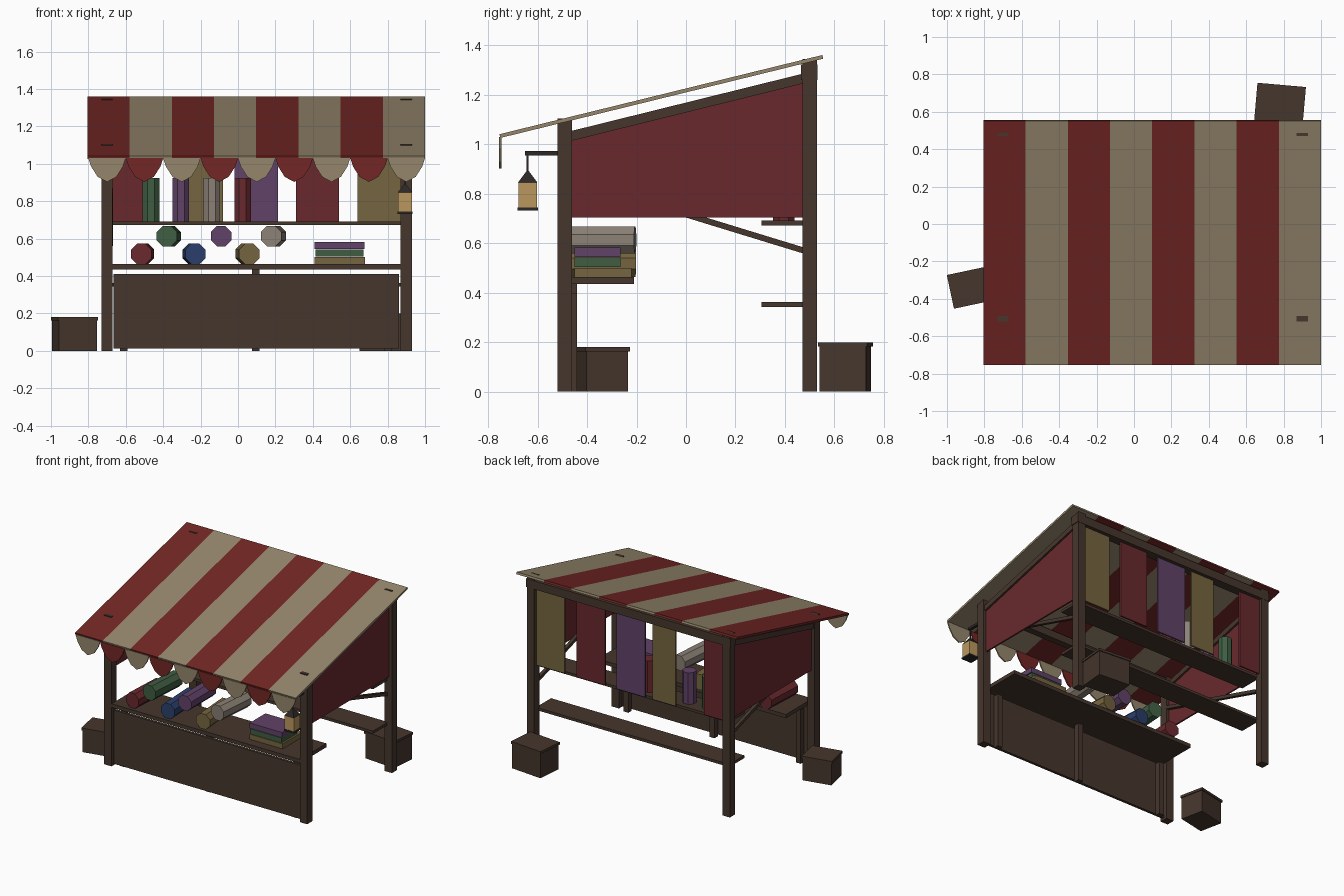
import bpy, bmesh, math
from mathutils import Matrix, Vector

if "Cube" in bpy.data.objects:
    bpy.data.objects.remove(bpy.data.objects["Cube"])


def mat(name, r, g, b):
    m = bpy.data.materials.new(name)
    m.diffuse_color = (r, g, b, 1)
    m.use_nodes = True
    m.node_tree.nodes["Principled BSDF"].inputs["Base Color"].default_value = m.diffuse_color
    return m


WOOD = mat("wood", .06, .037, .026)
DARK = mat("dark_iron", .025, .02, .02)
RED = mat("red_canvas", .17, .02, .018)
BEIGE = mat("beige_canvas", .30, .24, .15)
MAROON = mat("maroon_cloth", .14, .022, .027)
GREEN = mat("green_cloth", .05, .11, .055)
BLUE = mat("blue_cloth", .025, .05, .15)
PURPLE = mat("purple_cloth", .12, .055, .14)
YELLOW = mat("yellow_cloth", .18, .13, .05)
GREY = mat("grey_cloth", .26, .22, .18)
GLOW = mat("lantern_glow", .50, .31, .11)


def finish(name, bm, material):
    bmesh.ops.recalc_face_normals(bm, faces=bm.faces)
    me = bpy.data.meshes.new(name)
    bm.to_mesh(me)
    bm.free()
    me.materials.append(material)
    ob = bpy.data.objects.new(name, me)
    bpy.context.collection.objects.link(ob)
    return ob


def box(name, x, y, z, material, pivot=None, turn=0):
    """Box from (min, max) ranges, optionally turned about z at a pivot."""
    bm = bmesh.new()
    bmesh.ops.create_cube(bm, size=1)
    for v in bm.verts:
        v.co = [a + (b - a) * (c + .5) for (a, b), c in zip((x, y, z), v.co)]
    if pivot:
        bmesh.ops.rotate(bm, verts=bm.verts, cent=(*pivot, 0),
                         matrix=Matrix.Rotation(math.radians(turn), 3, 'Z'))
    return finish(name, bm, material)


def prism(name, outline, axis, lo, hi, material):
    """Extrude a 2D outline along x (outline is y,z) or y (outline is x,z)."""
    bm = bmesh.new()
    place = (lambda p, t: (t, *p)) if axis == 'x' else (lambda p, t: (p[0], t, p[1]))
    face = bm.faces.new([bm.verts.new(place(p, lo)) for p in outline])
    ext = bmesh.ops.extrude_face_region(bm, geom=[face])
    shift = Vector((hi - lo, 0, 0) if axis == 'x' else (0, hi - lo, 0))
    bmesh.ops.translate(bm, vec=shift,
                        verts=[g for g in ext["geom"] if isinstance(g, bmesh.types.BMVert)])
    return finish(name, bm, material)


def roll(name, loc, r, length, material, lying=True, turn=0):
    """Eight-sided bolt of cloth with flats up and down."""
    bm = bmesh.new()
    bmesh.ops.create_cone(bm, cap_ends=True, segments=8, radius1=r, radius2=r, depth=length)
    m = Matrix.Rotation(math.radians(22.5), 4, 'Z')
    if lying:
        m = Matrix.Rotation(math.radians(90), 4, 'X') @ m
    m = Matrix.Translation(loc) @ Matrix.Rotation(math.radians(turn), 4, 'Z') @ m
    bmesh.ops.transform(bm, matrix=m, verts=bm.verts)
    return finish(name, bm, material)


# Posts and cross beams
SIDES = (("left", -.70, 1), ("right", .90, -1))
for side, x, inward in SIDES:
    box(f"front_post_{side}", (x - .03, x + .03), (-.52, -.46), (0, 1.105), WOOD)
    box(f"back_post_{side}", (x - .03, x + .03), (.47, .53), (0, 1.345), WOOD)
    # sloped rail, hanging side cloth and diagonal brace
    prism(f"side_rail_{side}", [(-.46, 1.015), (.47, 1.245), (.47, 1.285), (-.46, 1.055)],
          'x', x - .02, x + .02, WOOD)
    prism(f"side_cloth_{side}", [(-.46, .705), (.47, .705), (.47, 1.245), (-.46, 1.015)],
          'x', x - .006, x + .006, MAROON)
    c = x + inward * .02
    prism(f"side_brace_{side}", [(-.46, .845), (.47, .56), (.47, .585), (-.46, .87)],
          'x', c - .012, c + .012, WOOD)
box("front_beam", (-.73, .93), (-.515, -.465), (1.03, 1.085), WOOD)
box("back_beam", (-.735, .935), (.465, .532), (1.26, 1.322), WOOD)

# Striped sloping awning
W = 1.805 / 8
for i in range(8):
    x = -.805 + i * W
    prism(f"awning_stripe_{i + 1}", [(-.75, 1.026), (.555, 1.346), (.551, 1.361), (-.754, 1.041)],
          'x', x, x + W, (RED, BEIGE)[i % 2])

# Scalloped front valance
half = [(.1, 1.03), (.085, .985), (.05, .93), (0, .903)]
scallop = half + [(-a, z) for a, z in half[-2::-1]]
for i in range(9):
    x = -.7 + i * .2
    prism(f"valance_scallop_{i + 1}", [(x + a, z) for a, z in scallop],
          'y', -.755, -.746, (BEIGE, RED)[i % 2])

# Counter with front panel and legs
box("counter_top", (-.67, .87), (-.52, -.21), (.435, .463), WOOD)
box("counter_panel", (-.665, .86), (-.50, -.48), (.013, .41), WOOD)
for i, x in enumerate((-.61, .095, .80)):
    box(f"counter_leg_{i + 1}", (x - .02, x + .02), (-.48, -.44), (0, .435 if i == 1 else .40), WOOD)

# Back shelves
box("lower_shelf", (-.69, .89), (.305, .48), (.343, .363), WOOD)
box("upper_shelf", (-.69, .89), (.305, .48), (.672, .692), WOOD)

# Cloth lengths hanging from the back beam
for i, (x0, x1, m) in enumerate([(-.67, -.50, MAROON), (-.27, -.08, YELLOW), (-.02, .215, PURPLE),
                                 (.31, .54, MAROON), (.64, .87, YELLOW)]):
    box(f"back_cloth_{i + 1}", (x0, x1), (.494, .506), (.69, 1.265), m)

# Upright bolts on the upper shelf
for i, (x, m) in enumerate([(-.465, GREEN), (-.305, PURPLE), (-.14, GREY), (.025, MAROON)]):
    roll(f"upright_bolt_{i + 1}", (x, .395, .808), .048, .234, m, lying=False)

# Bolts lying on the counter in two layers
for i, (x, m, turn) in enumerate([(-.51, MAROON, -3), (-.37, GREEN, -4), (-.235, BLUE, 3),
                                  (-.09, PURPLE, 0), (.05, YELLOW, 4), (.19, GREY, -5)]):
    roll(f"counter_bolt_{i + 1}", (x, -.35, .613 if i % 2 else .518), .059, .29, m, turn=turn)

# Folded cloth stack
for i, (x0, x1, y1, m) in enumerate([(.41, .68, -.22, YELLOW), (.415, .67, -.265, GREEN),
                                     (.41, .675, -.265, PURPLE)]):
    z = .463 + i * .041
    box(f"folded_cloth_{i + 1}", (x0, x1), (-.45, y1), (z, z + .038), m)


# Crates with lids
def crate(name, x, y, w, d, h, turn):
    a, b = w / 2, d / 2
    box(name, (x - a + .006, x + a - .006), (y - b + .006, y + b - .006), (0, h - .018),
        WOOD, (x, y), turn)
    box(name + "_lid", (x - a, x + a), (y - b, y + b), (h - .018, h), WOOD, (x, y), turn)


crate("front_crate", -.874, -.340, .22, .184, .18, 12)
crate("back_crate", .781, .644, .26, .20, .20, -5)

# Lantern hanging from a bracket on the front right post
LX, LY = .893, -.64
box("lantern_arm", (LX - .01, LX + .01), (-.65, -.51), (.955, .973), DARK)
box("lantern_hook", (LX - .004, LX + .004), (LY - .004, LY + .004), (.88, .96), DARK)
box("lantern_body", (LX - .037, LX + .037), (LY - .037, LY + .037), (.743, .848), GLOW)
box("lantern_base", (LX - .041, LX + .041), (LY - .041, LY + .041), (.732, .744), DARK)
bm = bmesh.new()
bmesh.ops.create_cone(bm, cap_ends=True, segments=4, radius1=.055, radius2=.004, depth=.048)
bmesh.ops.transform(bm, verts=bm.verts, matrix=Matrix.Translation((LX, LY, .870))
                    @ Matrix.Rotation(math.radians(45), 4, 'Z'))
finish("lantern_cap", bm, DARK)
